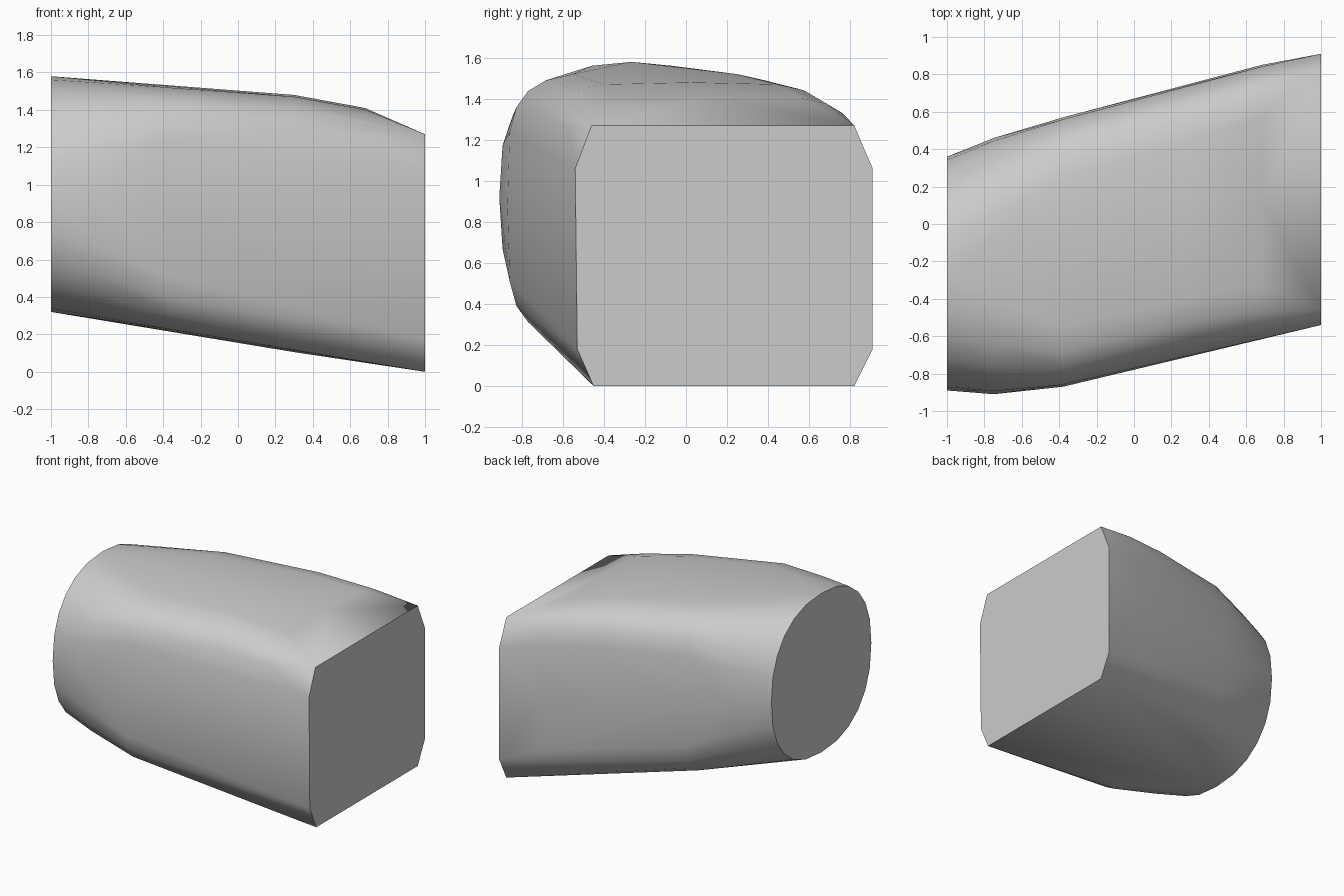
import bpy, bmesh, math

cube = bpy.data.objects.get("Cube")
if cube:
    bpy.data.objects.remove(cube, do_unlink=True)

# One plain grey for the whole body
grey = bpy.data.materials.new("plain grey")
grey.use_nodes = True
colour = (0.6, 0.6, 0.6, 1)
grey.diffuse_color = colour
grey.node_tree.nodes["Principled BSDF"].inputs["Base Color"].default_value = colour


def rounded_ring(x, y0, y1, z0, z1, power, count=24):
    """Rounded-square section across the body; a higher power is squarer."""
    points = []
    for i in range(count):
        a = math.tau * i / count
        c, s = math.cos(a), math.sin(a)
        y = math.copysign(abs(c) ** (2 / power), c)
        z = math.copysign(abs(s) ** (2 / power), s)
        points.append((x, (y0 + y1) / 2 + y * (y1 - y0) / 2,
                       (z0 + z1) / 2 + z * (z1 - z0) / 2))
    return points


# Round end, swelling middle and chamfered square end
points = rounded_ring(-1, -0.89, 0.36, 0.32, 1.58, 2.3)
points += rounded_ring(-0.75, -0.91, 0.46, 0.28, 1.56, 2.9)
points += rounded_ring(-0.38, -0.87, 0.57, 0.22, 1.53, 4.6)
points += rounded_ring(0.3, -0.70, 0.75, 0.105, 1.48, 5)
points += rounded_ring(0.68, -0.61, 0.85, 0.05, 1.41, 5.5)
points += [(1, y, z) for y, z in (
    (-0.46, 1.27), (0.82, 1.27), (0.91, 1.06), (0.91, 0.18),
    (0.82, 0), (-0.45, 0), (-0.53, 0.18), (-0.54, 1.06))]

# Wrap one taut skin around the sections
bm = bmesh.new()
for p in points:
    bm.verts.new(p)
hull = bmesh.ops.convex_hull(bm, input=bm.verts[:])
spare = {v for v in hull["geom_interior"] + hull["geom_unused"]
         if isinstance(v, bmesh.types.BMVert)}
bmesh.ops.delete(bm, geom=list(spare), context="VERTS")
bmesh.ops.dissolve_limit(bm, angle_limit=math.radians(0.5),
                         verts=bm.verts[:], edges=bm.edges[:])
bmesh.ops.recalc_face_normals(bm, faces=bm.faces[:])
mesh = bpy.data.meshes.new("tapered_body")
bm.to_mesh(mesh)
bm.free()
mesh.materials.append(grey)

body = bpy.data.objects.new("tapered_body", mesh)
bpy.context.collection.objects.link(body)
bpy.ops.object.select_all(action="DESELECT")
body.select_set(True)
bpy.context.view_layer.objects.active = body
bpy.ops.object.shade_smooth_by_angle(angle=math.radians(35))
